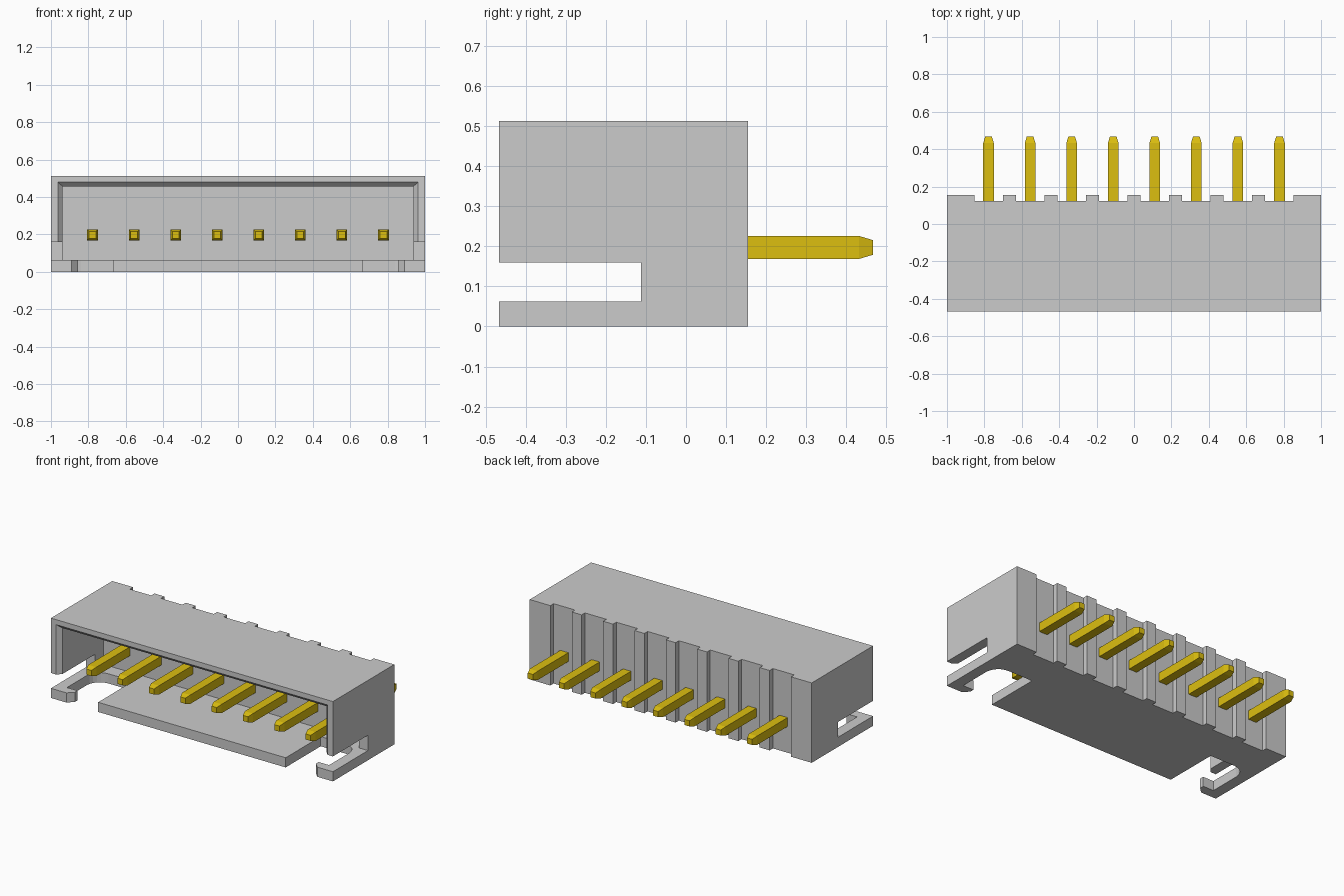
import bpy, bmesh, math

if "Cube" in bpy.data.objects:
    bpy.data.objects.remove(bpy.data.objects["Cube"])

PITCH = 0.2222
FRONT, BACK, NOTCH = -0.467, 0.155, 0.122
HEIGHT, FLOOR = 0.512, 0.062


def loft(name, rings):
    """Closed solid through matching rings of 3D points."""
    bm = bmesh.new()
    loops = [[bm.verts.new(p) for p in ring] for ring in rings]
    n = len(loops[0])
    for a, b in zip(loops, loops[1:]):
        for i in range(n):
            j = (i + 1) % n
            bm.faces.new((a[i], a[j], b[j], b[i]))
    bm.faces.new(loops[0])
    bm.faces.new(loops[-1])
    bmesh.ops.recalc_face_normals(bm, faces=bm.faces)
    mesh = bpy.data.meshes.new(name)
    bm.to_mesh(mesh)
    bm.free()
    ob = bpy.data.objects.new(name, mesh)
    bpy.context.collection.objects.link(ob)
    return ob


def prism(name, outline, z0, z1):
    return loft(name, [[(x, y, z) for x, y in outline] for z in (z0, z1)])


def rect(x0, x1, z0, z1, y):
    return [(x0, y, z0), (x1, y, z0), (x1, y, z1), (x0, y, z1)]


def cut(target, cutter):
    mod = target.modifiers.new("cut", "BOOLEAN")
    mod.operation, mod.solver, mod.object = "DIFFERENCE", "EXACT", cutter
    bpy.context.view_layer.objects.active = target
    bpy.ops.object.modifier_apply(modifier=mod.name)
    bpy.data.objects.remove(cutter)


# Housing: plan outline with a notch behind every pin
pins = [(i - 3.5) * PITCH for i in range(8)]
outline = [(-1, FRONT), (1, FRONT), (1, BACK)]
for x in reversed(pins):
    w = 0.076
    outline += [(x + w, BACK), (x + w, NOTCH), (x - w, NOTCH), (x - w, BACK)]
outline.append((-1, BACK))
housing = prism("housing", outline, 0, HEIGHT)

# Cavity with a chamfered mouth
cavity = [(-0.52, 0.963, 0.48), (FRONT, 0.963, 0.48),
          (-0.44, 0.937, 0.455), (-0.022, 0.937, 0.455)]
cut(housing, loft("cavity_cutter",
                  [rect(-w, w, FLOOR, top, y) for y, w, top in cavity]))

# Slots through both side walls
cut(housing, loft("side_slot_cutter",
                  [rect(-1.1, 1.1, FLOOR, 0.16, y) for y in (-0.55, -0.112)]))

# Floor slots that leave a hooked arm at each side
r, arm, end = 0.09, 0.93, -0.112
slot = [(0.665, -0.55), (0.89, -0.55), (0.89, FRONT), (0.855, -0.432),
        (0.855, -0.405), (arm, -0.405)]
for k in range(7):
    a = k / 6 * math.pi / 2
    slot.append((arm - r + r * math.cos(a), end - r + r * math.sin(a)))
slot.append((0.665, end))
for side in (-1, 1):
    cut(housing, prism("floor_slot_cutter",
                       [(side * x, y) for x, y in slot], -0.05, 0.1))

# Pins with tapered tips
gold = bpy.data.materials.new("gold")
gold.diffuse_color = (0.72, 0.52, 0.005, 1)
gold.use_nodes = True
gold.node_tree.nodes["Principled BSDF"].inputs["Base Color"].default_value = gold.diffuse_color
for i, x in enumerate(pins):
    stations = [(-0.40, 0.018), (-0.365, 0.0285), (0.432, 0.0285), (0.467, 0.018)]
    pin = loft(f"pin_{i + 1}", [rect(x - h, x + h, 0.197 - h, 0.197 + h, y)
                                for y, h in stations])
    pin.data.materials.append(gold)
